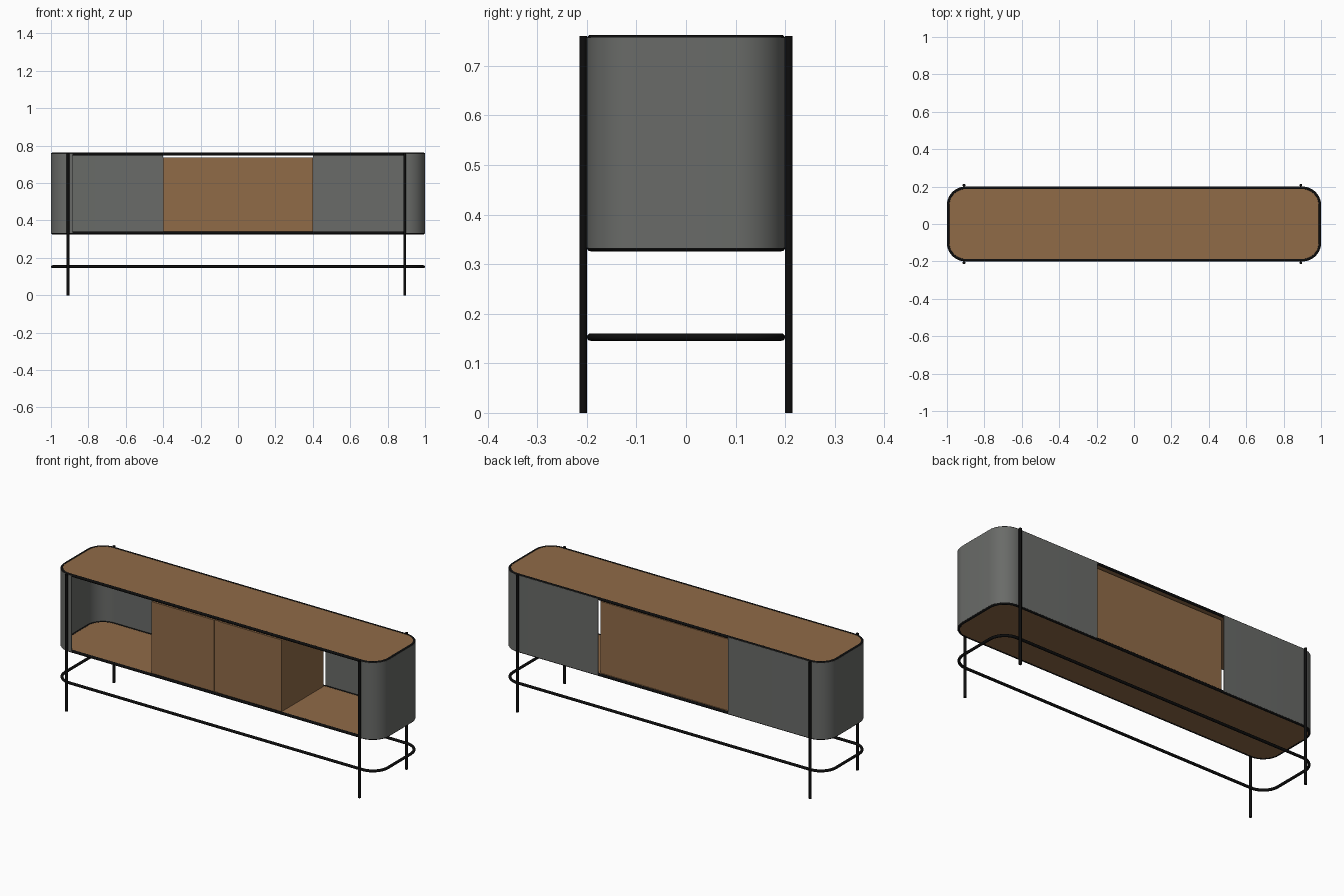
import bpy, bmesh, math

if "Cube" in bpy.data.objects:
    bpy.data.objects.remove(bpy.data.objects["Cube"])


def material(name, rgb):
    m = bpy.data.materials.new(name)
    m.diffuse_color = (*rgb, 1)
    m.use_nodes = True
    m.node_tree.nodes["Principled BSDF"].inputs["Base Color"].default_value = m.diffuse_color
    return m


WOOD = material("oak wood", (0.28, 0.147, 0.064))
GREY = material("grey sheet metal", (0.142, 0.147, 0.139))
BLACK = material("black steel", (0.004, 0.004, 0.004))

HX, HY, R = 1.0, 0.2, 0.1   # outer half sizes and corner radius
T = 0.0075                  # steel rod radius


def arc(cx, cy, r, a0, n=12):
    return [(cx + r * math.cos(math.radians(a0 + 90 * i / n)),
             cy + r * math.sin(math.radians(a0 + 90 * i / n))) for i in range(n + 1)]


def outline(inset):
    """Rounded rectangle, counter-clockwise."""
    cx, cy, r = HX - R, HY - R, R - inset
    return (arc(cx, cy, r, 0) + arc(-cx, cy, r, 90)
            + arc(-cx, -cy, r, 180) + arc(cx, -cy, r, 270))


def finish(name, bm, mat):
    bmesh.ops.recalc_face_normals(bm, faces=bm.faces)
    me = bpy.data.meshes.new(name)
    bm.to_mesh(me)
    bm.free()
    me.materials.append(mat)
    ob = bpy.data.objects.new(name, me)
    bpy.context.collection.objects.link(ob)
    bpy.ops.object.select_all(action='DESELECT')
    ob.select_set(True)
    bpy.context.view_layer.objects.active = ob
    bpy.ops.object.shade_smooth_by_angle(angle=math.radians(40))
    return ob


def prism(name, pts, z0, z1, mat):
    """Closed outline extruded from z0 to z1."""
    bm = bmesh.new()
    f = bm.faces.new([bm.verts.new((x, y, z0)) for x, y in pts])
    ext = bmesh.ops.extrude_face_region(bm, geom=[f])
    # the starting face is kept as the underside
    bmesh.ops.translate(bm, vec=(0, 0, z1 - z0),
                        verts=[v for v in ext["geom"] if isinstance(v, bmesh.types.BMVert)])
    if f.is_valid is False or len([g for g in bm.faces if len(g.verts) == len(pts)]) < 2:
        bmesh.ops.holes_fill(bm, edges=bm.edges)
    return finish(name, bm, mat)


def box(name, x0, x1, y0, y1, z0, z1, mat):
    return prism(name, [(x0, y0), (x1, y0), (x1, y1), (x0, y1)], z0, z1, mat)


def ring(name, z):
    """Steel rod following the rounded outline."""
    bm = bmesh.new()
    path, n = outline(T), 12
    rows = []
    for i, (x, y) in enumerate(path):
        a = math.radians(90 * (i // 13) + 90 * (i % 13) / 12)   # outward direction
        rows.append([bm.verts.new((x + T * math.cos(b) * math.cos(a),
                                   y + T * math.cos(b) * math.sin(a),
                                   z + T * math.sin(b)))
                     for b in (2 * math.pi * k / n for k in range(n))])
    for i in range(len(rows)):
        p, q = rows[i - 1], rows[i]
        for k in range(n):
            bm.faces.new((p[k - 1], q[k - 1], q[k], p[k]))
    finish(name, bm, BLACK)


# top and bottom boards with steel edging, and the low stretcher
prism("top_board", outline(0.006), 0.748, 0.760, WOOD)
prism("bottom_board", outline(0.006), 0.328, 0.339, WOOD)
ring("top_edge_rod", 0.755)
ring("bottom_edge_rod", 0.3335)
ring("stretcher_rod", 0.153)

# curved metal end shells, open towards the front
for side, s in (("left", -1), ("right", 1)):
    def path(off):
        r = R + off
        p = [(0.885, -HY - off)] + arc(HX - R, -HY + R, r, 270)
        return p + arc(HX - R, HY - R, r, 0) + [(0.40, HY + off)]
    loop = path(0.0005) + path(-0.004)[::-1]
    prism(side + "_shell", [(s * x, y) for x, y in loop], 0.333, 0.757, GREY)

# central cupboard
Y0, Y1, Z0, Z1 = -0.187, 0.182, 0.339, 0.737
box("cupboard_left_side", -0.40, -0.385, Y0 + 0.012, Y1, Z0, Z1, WOOD)
box("cupboard_right_side", 0.385, 0.40, Y0 + 0.012, Y1, Z0, Z1, WOOD)
box("cupboard_back", -0.385, 0.385, Y1 - 0.012, Y1, Z0, Z1, WOOD)
box("cupboard_top", -0.385, 0.385, Y0 + 0.012, Y1 - 0.012, Z1 - 0.015, Z1, WOOD)
box("cupboard_divider", -0.016, 0.010, Y0 + 0.004, Y1 - 0.012, Z0, Z1, WOOD)
box("left_door", -0.40, -0.016, Y0, Y0 + 0.012, Z0, Z1, WOOD)
box("right_door", 0.010, 0.40, Y0, Y0 + 0.012, Z0, Z1, WOOD)

# four slim legs
for xn, x in (("left", -0.909), ("right", 0.892)):
    for yn, y in (("front", -0.2075), ("back", 0.2075)):
        prism(f"{yn}_{xn}_leg",
              [(x + T * math.cos(math.tau * k / 16), y + T * math.sin(math.tau * k / 16))
               for k in range(16)], 0, 0.76, BLACK)
